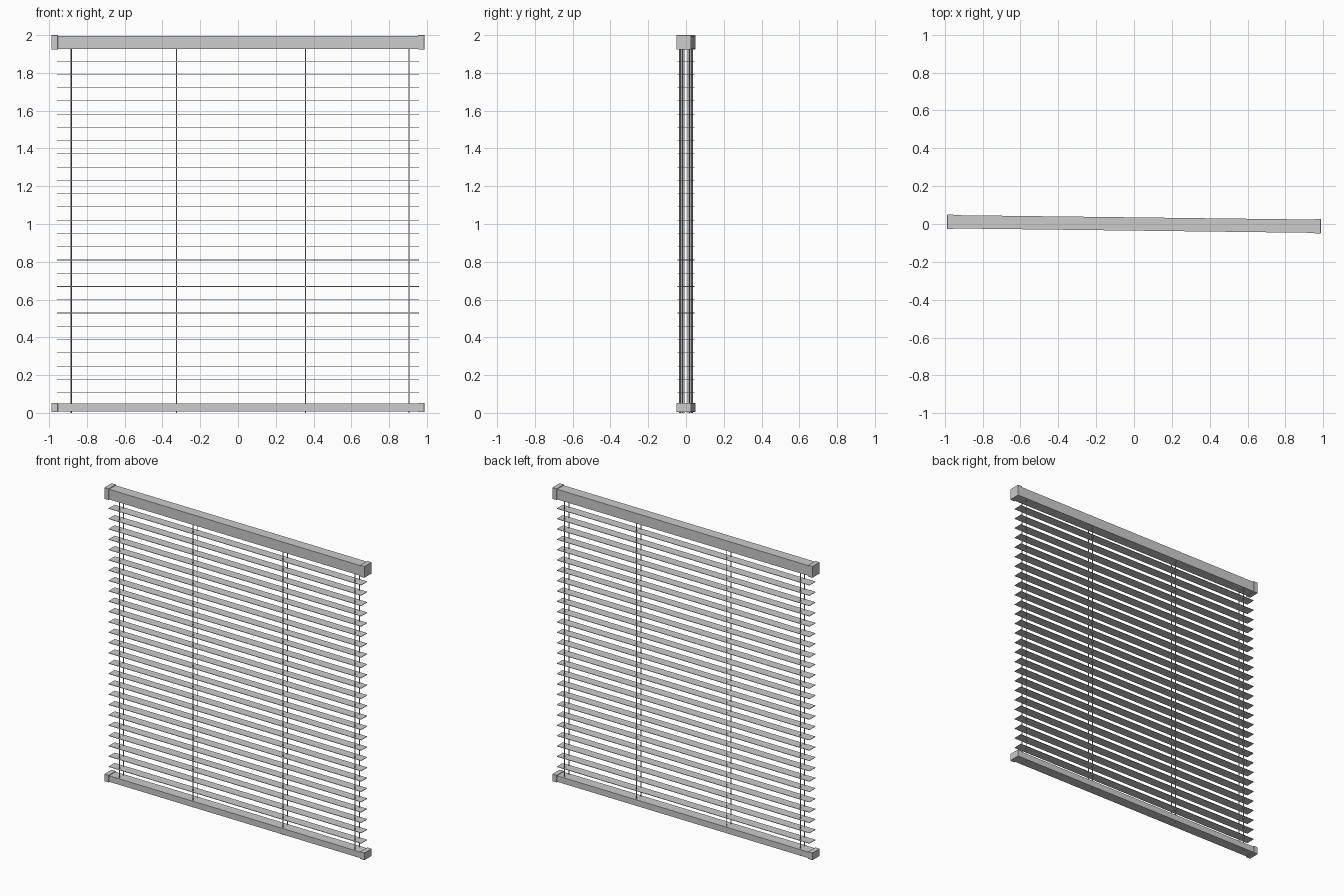
import bpy
import math
from mathutils import Matrix

if "Cube" in bpy.data.objects:
    bpy.data.objects.remove(bpy.data.objects["Cube"])

# The whole blind is turned very slightly about z
TURN = Matrix.Rotation(-0.0123, 4, 'Z')


def place(obj, name):
    obj.name = name
    obj.data.transform(TURN)
    return obj


def box(name, x0, x1, depth, z0, z1, bevel=0.0):
    bpy.ops.mesh.primitive_cube_add(size=1)
    obj = bpy.context.object
    obj.data.transform(Matrix.Translation(((x0 + x1) / 2, 0, (z0 + z1) / 2))
                       @ Matrix.Diagonal((x1 - x0, depth, z1 - z0, 1)))
    if bevel:
        mod = obj.modifiers.new("edge", 'BEVEL')
        mod.width = bevel
        mod.segments = 1
    return place(obj, name)


def rail(name, z0, z1):
    # Long bar with a slightly larger cap on each end
    box(name, -0.96, 0.96, 0.070, z0 + 0.004, z1 - 0.004)
    for side, x in (("left", -0.987), ("right", 0.953)):
        box(f"{name}_{side}_cap", x, x + 0.034, 0.078, z0, z1, 0.001)


# Head rail and bottom rail
rail("head_rail", 1.923, 2.0)
rail("bottom_rail", 0.004, 0.053)

# Slats, evenly stacked
slat = box("slats", -0.959, 0.957, 0.064, 0.106, 0.109)
stack = slat.modifiers.new("stack", 'ARRAY')
stack.count = 26
stack.use_relative_offset = False
stack.use_constant_offset = True
stack.constant_offset_displace = (0, 0, 0.0702)

# Ladder cords, in front and back pairs
for i, x in enumerate((-0.883, -0.325, 0.358, 0.905)):
    for side, y in (("front", -0.022), ("back", 0.022)):
        bpy.ops.mesh.primitive_cylinder_add(vertices=8, radius=0.003, depth=1.94)
        cord = bpy.context.object
        cord.data.transform(Matrix.Translation((x, y, 0.97)))
        place(cord, f"{side}_cord_{i + 1}")
